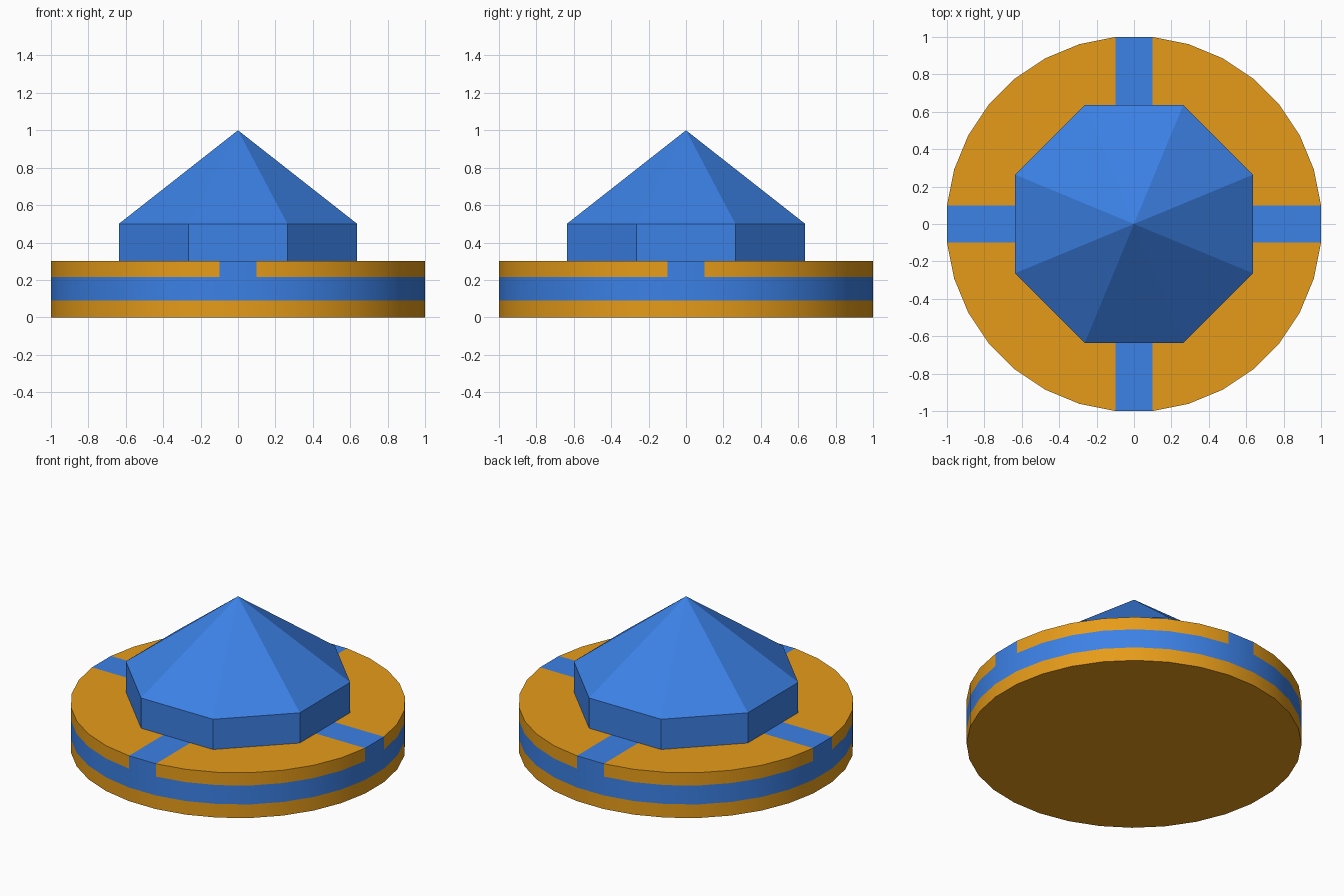
import bpy, bmesh
from math import radians, cos, sin, pi

if "Cube" in bpy.data.objects:
    bpy.data.objects.remove(bpy.data.objects["Cube"])

SIDES = 32
RADIUS = 1 / cos(pi / SIDES)          # flat facets touch +-1 on each axis
LEVELS = [0.0, 0.09, 0.215, 0.30]     # bottom, band bottom, band top, deck


def material(name, rgb):
    mat = bpy.data.materials.new(name)
    mat.diffuse_color = (*rgb, 1)
    mat.use_nodes = True
    mat.node_tree.nodes["Principled BSDF"].inputs["Base Color"].default_value = mat.diffuse_color
    return mat


orange = material("orange", (0.79, 0.33, 0.01))
blue = material("blue", (0.045, 0.22, 0.79))

# Round base: one shell, with the blue band and deck cross as flush coloured faces
bm = bmesh.new()
rings = []
for z in LEVELS:
    angles = [(i - 0.5) * 2 * pi / SIDES for i in range(SIDES)]
    rings.append([bm.verts.new((RADIUS * cos(a), RADIUS * sin(a), z)) for a in angles])


def face(verts, is_blue, smooth=False):
    f = bm.faces.new(verts)
    f.material_index = int(is_blue)
    f.smooth = smooth


for level, (low, high) in enumerate(zip(rings, rings[1:])):
    for i in range(SIDES):
        j = (i + 1) % SIDES
        is_blue = level == 1 or (level == 2 and i % 8 == 0)
        face([low[i], low[j], high[j], high[i]], is_blue, True)
face(rings[0][::-1], False)

# Deck: centre square, four blue arms, four orange sectors
rim = rings[-1]
w = RADIUS * sin(pi / SIDES)
inner = [bm.verts.new((x * w, y * w, LEVELS[-1]))
         for x, y in ((1, 1), (-1, 1), (-1, -1), (1, -1))]
face(inner, True)
for k in range(4):
    face([rim[8 * k], rim[8 * k + 1], inner[k], inner[k - 1]], True)
    face([rim[(8 * k + 1 + n) % SIDES] for n in range(8)] + [inner[k]], False)

mesh = bpy.data.meshes.new("round_base")
bm.to_mesh(mesh)
bm.free()
mesh.materials.append(orange)
mesh.materials.append(blue)
bpy.context.collection.objects.link(bpy.data.objects.new("round_base", mesh))

# Octagonal wall and pointed roof
octagon = dict(vertices=8, end_fill_type='NOTHING', rotation=(0, 0, radians(22.5)))
r = 0.637 / cos(pi / 8)
bpy.ops.mesh.primitive_cylinder_add(radius=r, depth=0.2, location=(0, 0, 0.4), **octagon)
wall = bpy.context.object
wall.name = "octagonal_wall"
bpy.ops.mesh.primitive_cone_add(radius1=r, radius2=0, depth=0.5, location=(0, 0, 0.75), **octagon)
roof = bpy.context.object
roof.name = "pointed_roof"
for ob in (wall, roof):
    ob.data.materials.append(blue)
